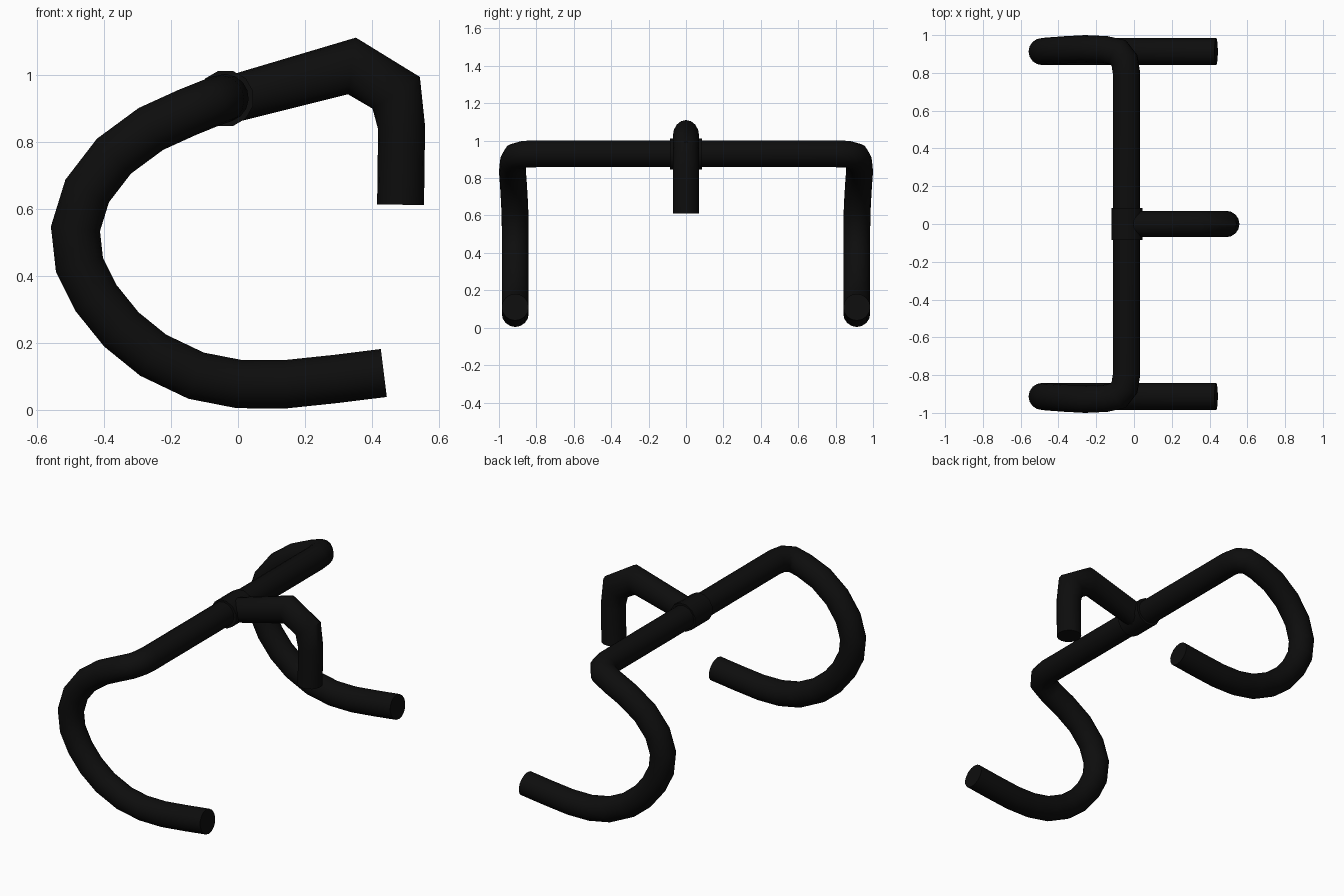
import bpy, bmesh, math
from mathutils import Vector, Matrix

if "Cube" in bpy.data.objects:
    bpy.data.objects.remove(bpy.data.objects["Cube"])

black = bpy.data.materials.new("black_metal")
black.diffuse_color = (0.004, 0.004, 0.004, 1)
black.use_nodes = True
black.node_tree.nodes["Principled BSDF"].inputs["Base Color"].default_value = black.diffuse_color


def finish(name, bm, angle=50):
    bmesh.ops.recalc_face_normals(bm, faces=bm.faces)
    me = bpy.data.meshes.new(name)
    bm.to_mesh(me)
    bm.free()
    me.materials.append(black)
    ob = bpy.data.objects.new(name, me)
    bpy.context.collection.objects.link(ob)
    bpy.ops.object.select_all(action='DESELECT')
    ob.select_set(True)
    bpy.context.view_layer.objects.active = ob
    bpy.ops.object.shade_smooth_by_angle(angle=math.radians(angle))
    return ob


def tube(name, path, radius, sides=16, stretch=None):
    """Sweep a round section along a path with mitred joints."""
    pts = [Vector(p) for p in path]
    dirs = [(b - a).normalized() for a, b in zip(pts, pts[1:])]
    rot = dirs[0].to_track_quat('Z', 'Y')
    ring = [pts[0] + rot @ Vector((radius * math.cos(t), radius * math.sin(t), 0))
            for t in (2 * math.pi * i / sides for i in range(sides))]
    bm = bmesh.new()
    rings = []
    for k, p in enumerate(pts):
        if k:
            d = dirs[k - 1]
            n = d + dirs[k] if k < len(dirs) else d
            ring = [v + d * ((p - v).dot(n) / d.dot(n)) for v in ring]
        s = stretch[k] if stretch else 1
        scale = Vector((s, 1, s))
        rings.append([bm.verts.new(p + (v - p) * scale) for v in ring])
    for a, b in zip(rings, rings[1:]):
        for i in range(sides):
            j = (i + 1) % sides
            bm.faces.new((a[i], a[j], b[j], b[i]))
    bm.faces.new(rings[0])
    bm.faces.new(rings[-1])
    return finish(name, bm)


# Drop handlebar: half path from the straight top to the grip end, then mirrored
half = [(-0.04, 0.80, 0.93), (-0.05, 0.865, 0.927), (-0.083, 0.908, 0.915),
        (-0.15, 0.923, 0.888), (-0.26, 0.928, 0.838), (-0.37, 0.922, 0.757),
        (-0.45, 0.916, 0.653), (-0.485, 0.913, 0.54), (-0.473, 0.913, 0.433),
        (-0.423, 0.913, 0.333), (-0.348, 0.913, 0.24), (-0.253, 0.913, 0.163),
        (-0.125, 0.913, 0.102), (0.003, 0.913, 0.077), (0.137, 0.913, 0.076),
        (0.29, 0.913, 0.092), (0.435, 0.913, 0.11)]
tube("drop_handlebar", [(x, -y, z) for x, y, z in reversed(half)] + half, 0.072)

# Stem: rises forward from the bar, then bends down into the steerer
tube("stem", [(-0.03, 0, 0.924), (0.34, 0, 1.026), (0.472, 0, 0.946),
              (0.488, 0, 0.842), (0.485, 0, 0.612)], 0.07,
     stretch=[1, 1.12, 1.1, 1, 1])

# Clamp collar around the middle of the bar
bm = bmesh.new()
bmesh.ops.create_cone(bm, cap_ends=True, segments=12, radius1=0.085, radius2=0.085,
                      depth=0.17)
bmesh.ops.transform(bm, verts=bm.verts, matrix=Matrix.Translation((-0.037, 0, 0.929))
                    @ Matrix.Rotation(math.pi / 2, 4, 'X')
                    @ Matrix.Rotation(math.pi / 12, 4, 'Z'))
finish("stem_clamp", bm)
